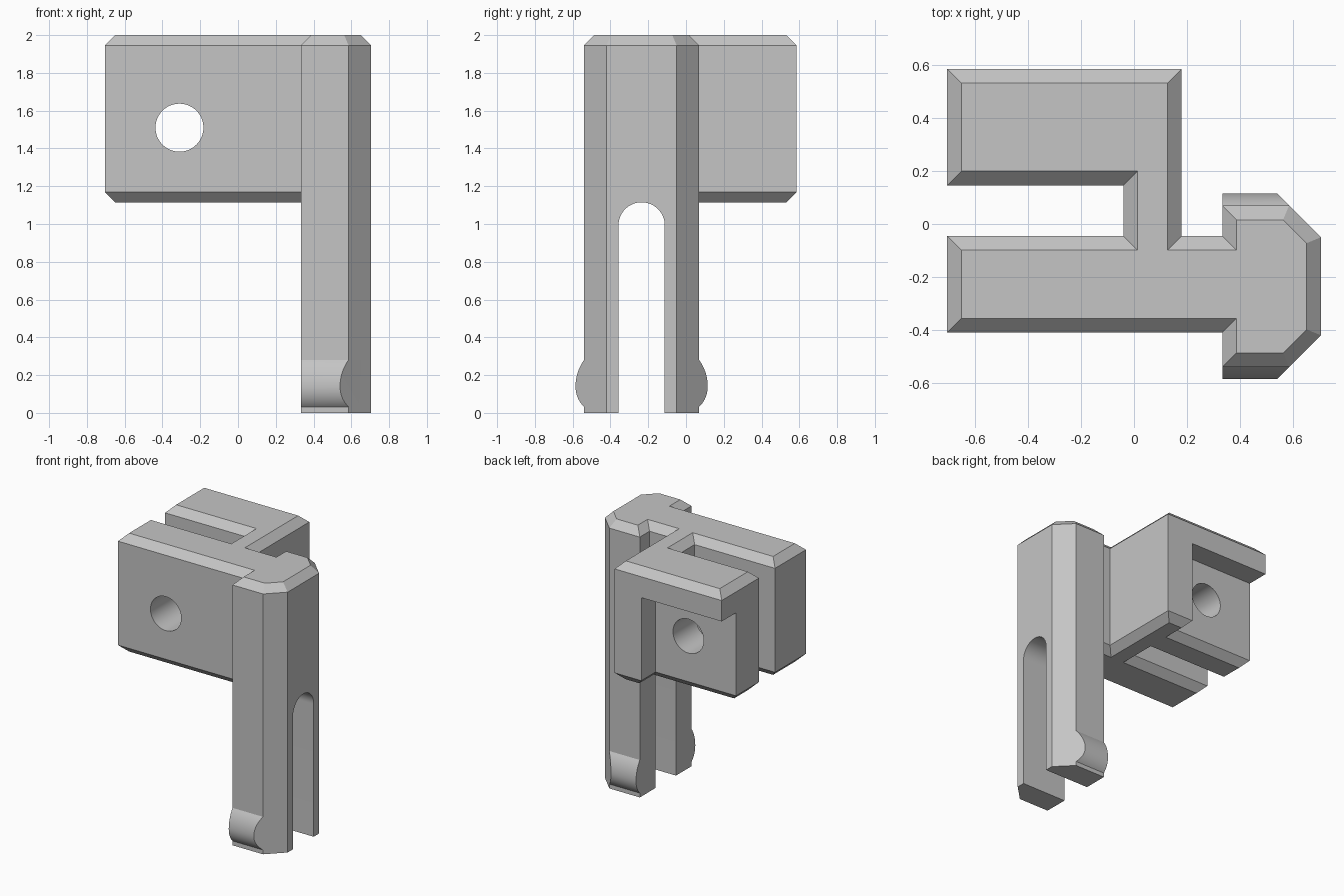
import bpy
import bmesh
import math
from mathutils import Vector

cube = bpy.data.objects.get("Cube")
if cube:
    bpy.data.objects.remove(cube, do_unlink=True)

BEVEL = 0.054          # edge chamfer
MID_Y = -0.235         # symmetry line of the post
LEFT, WEB, INNER, POST, OUTER = -0.705, -0.04, 0.18, 0.333, 0.705
TOP, POCKET, BOTTOM = 2.0, 1.79, 1.115

grey = bpy.data.materials.new("light_grey")
grey.use_nodes = True
colour = (0.56, 0.56, 0.56, 1)
grey.diffuse_color = colour
grey.node_tree.nodes["Principled BSDF"].inputs["Base Color"].default_value = colour


def inset(outline, d):
    """Offset a counter-clockwise outline inward with mitred corners."""
    pts = [Vector(p) for p in outline]
    result = []
    for i, p in enumerate(pts):
        a = (p - pts[i - 1]).normalized()
        b = (pts[(i + 1) % len(pts)] - p).normalized()
        na, nb = Vector((-a.y, a.x)), Vector((-b.y, b.x))
        result.append(p + (na + nb) * d / (1 + na.dot(nb)))
    return result


def loft(name, rings):
    """Closed solid through matching rings of 3D points."""
    bm = bmesh.new()
    loops = [[bm.verts.new(p) for p in ring] for ring in rings]
    n = len(loops[0])
    for low, high in zip(loops, loops[1:]):
        for i in range(n):
            j = (i + 1) % n
            bm.faces.new((low[i], low[j], high[j], high[i]))
    bm.faces.new(loops[0][::-1])
    bm.faces.new(loops[-1])
    bmesh.ops.recalc_face_normals(bm, faces=bm.faces)
    mesh = bpy.data.meshes.new(name)
    bm.to_mesh(mesh)
    bm.free()
    mesh.materials.append(grey)
    obj = bpy.data.objects.new(name, mesh)
    bpy.context.collection.objects.link(obj)
    return obj


def slab(name, outline, levels):
    """Upright solid; levels are (z, inset) pairs."""
    return loft(name, [[(p.x, p.y, z) for p in inset(outline, d)] for z, d in levels])


def combine(target, other, operation):
    mod = target.modifiers.new(operation.lower(), "BOOLEAN")
    mod.operation, mod.solver, mod.object = operation, "EXACT", other
    other.hide_render = True
    bpy.context.view_layer.objects.active = target
    bpy.ops.object.modifier_apply(modifier=mod.name)
    bpy.data.objects.remove(other, do_unlink=True)


# Plan outlines: post, and the two arms joined by a web
post_end = [(POST, -0.54), (0.585, -0.54), (OUTER, -0.42),
            (OUTER, -0.05), (0.585, 0.07), (POST, 0.07)]
slit = [(WEB, -0.045), (LEFT, -0.045), (LEFT, -0.41)]
back_start = [(INNER, -0.045), (INNER, 0.585)]
slit_end = [(LEFT, 0.145), (WEB, 0.145)]

top_outline = ([(POST, -0.41)] + post_end + [(POST, -0.045)] + back_start
               + [(LEFT, 0.585)] + slit_end + slit)
low_outline = ([(0.5, -0.41), (0.5, -0.045)] + back_start
               + [(WEB, 0.585), (WEB, 0.415), (LEFT, 0.415)] + slit_end + slit)

# Chamfered top, lower arms with the rear pocket, and the tall post
bracket = slab("clip_bracket", top_outline,
               [(POCKET, 0), (TOP - BEVEL, 0), (TOP, BEVEL)])
arms = slab("lower_arms", low_outline,
            [(BOTTOM, BEVEL), (BOTTOM + BEVEL, 0), (POCKET, 0)])
post = slab("post", post_end, [(0, 0), (POCKET, 0)])

# Rounded snap bulges on the foot, ends following the corner chamfer
profile = [(-0.46, 0.28)]
for i in range(11):
    z = 0.28 - 0.14 * i / 10
    profile.append((-0.345 - math.sqrt(0.24 ** 2 - (z - 0.14) ** 2), z))
for i in range(1, 17):
    a = math.pi / 2 * i / 16
    profile.append((-0.46 - 0.125 * math.cos(a), 0.14 - 0.14 * math.sin(a)))
for name, side in (("front_bulge", 1), ("back_bulge", -1)):
    def place(y):
        return MID_Y + side * (y - MID_Y)
    bulge = loft(name, [[(POST, place(y), z) for y, z in profile],
                        [(1.125 + y, place(y), z) for y, z in profile]])
    combine(post, bulge, "UNION")

# Round-topped slot splitting the post into two legs
half = 0.1225
arch = [(MID_Y - half, -0.1), (MID_Y + half, -0.1)]
for i in range(33):
    a = math.pi * i / 32
    arch.append((MID_Y + half * math.cos(a), BOTTOM - half + half * math.sin(a)))
slot = loft("slot_cutter", [[(x, y, z) for y, z in arch] for x in (0.2, 0.9)])
combine(post, slot, "DIFFERENCE")

combine(bracket, arms, "UNION")
combine(bracket, post, "UNION")

# Pin hole through both arms
circle = [(-0.31 + 0.127 * math.cos(math.tau * i / 64),
           1.51 + 0.127 * math.sin(math.tau * i / 64)) for i in range(64)]
pin = loft("hole_cutter", [[(x, y, z) for x, z in circle] for y in (-0.8, 0.8)])
combine(bracket, pin, "DIFFERENCE")

# Smooth the curved faces only
bpy.ops.object.select_all(action="DESELECT")
bracket.select_set(True)
bpy.context.view_layer.objects.active = bracket
bpy.ops.object.shade_smooth_by_angle(angle=math.radians(25))
